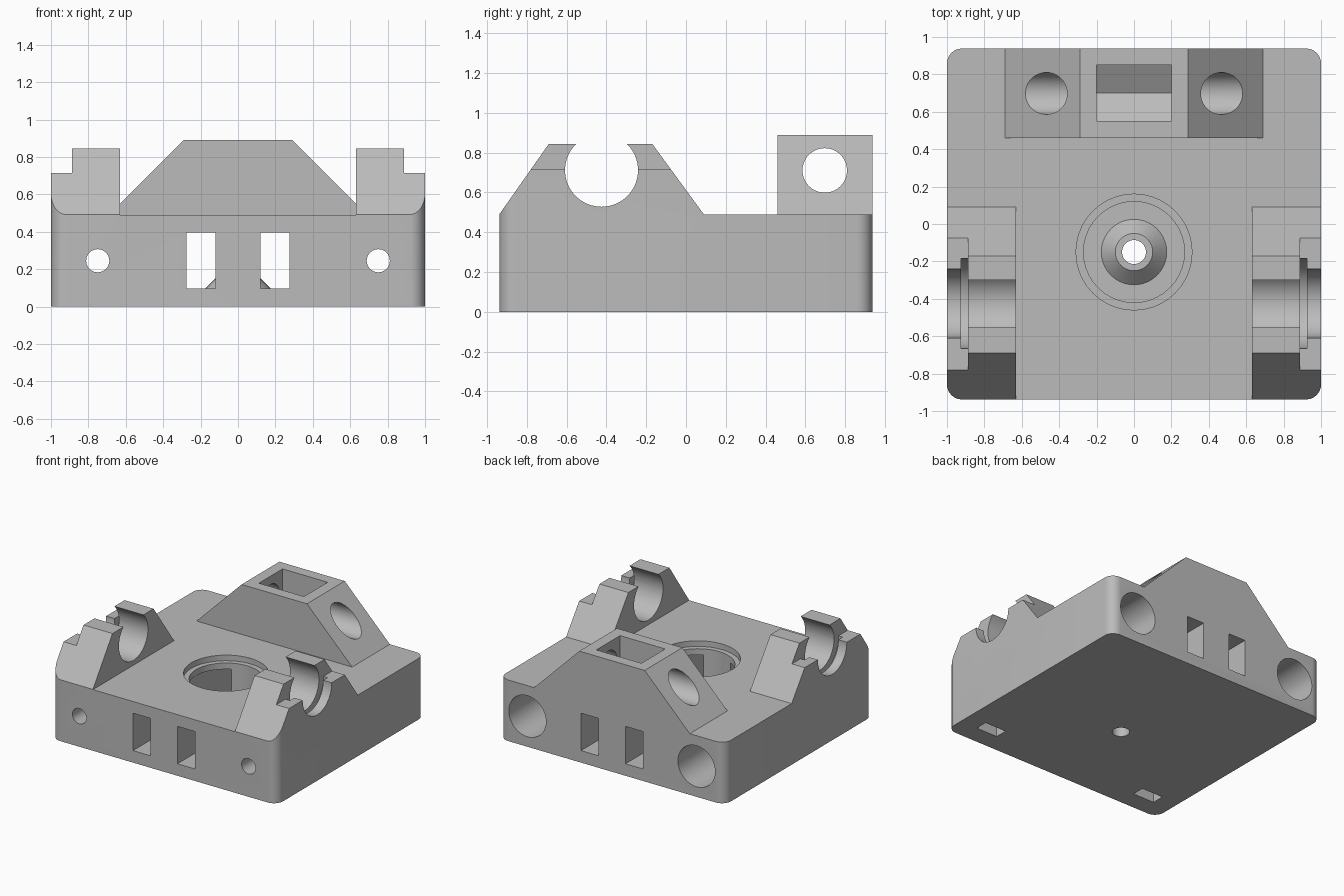
import bpy, bmesh, math
from mathutils import Matrix, Vector

old = bpy.data.objects.get("Cube")
if old:
    bpy.data.objects.remove(old, do_unlink=True)

grey = bpy.data.materials.new("light_grey")
grey.use_nodes = True
colour = (0.5, 0.5, 0.5, 1)
grey.diffuse_color = colour
grey.node_tree.nodes["Principled BSDF"].inputs["Base Color"].default_value = colour


def make(name, bm):
    bmesh.ops.recalc_face_normals(bm, faces=bm.faces)
    mesh = bpy.data.meshes.new(name)
    bm.to_mesh(mesh)
    bm.free()
    mesh.materials.append(grey)
    ob = bpy.data.objects.new(name, mesh)
    bpy.context.collection.objects.link(ob)
    return ob


def prism(name, profile, axis, lo, hi):
    """Extrude a 2D profile along one axis; the profile uses the other two in order."""
    def place(p, t):
        co = list(p)
        co.insert("xyz".index(axis), t)
        return co
    bm = bmesh.new()
    face = bm.faces.new([bm.verts.new(place(p, lo)) for p in profile])
    ext = bmesh.ops.extrude_face_region(bm, geom=[face])
    verts = [v for v in ext["geom"] if isinstance(v, bmesh.types.BMVert)]
    bmesh.ops.translate(bm, verts=verts, vec=Vector(place((0, 0), hi - lo)))
    return make(name, bm)


def box(name, x, y, z):
    return prism(name, [(x[0], y[0]), (x[1], y[0]), (x[1], y[1]), (x[0], y[1])], "z", *z)


def ring(u, v, r, sides=40, start=0.0):
    angles = [start + math.tau * i / sides for i in range(sides)]
    return [(u + r * math.cos(a), v + r * math.sin(a)) for a in angles]


def cone(name, y, r1, r2, lo, hi):
    bm = bmesh.new()
    bmesh.ops.create_cone(bm, cap_ends=True, segments=40, radius1=r1, radius2=r2, depth=hi - lo,
                          matrix=Matrix.Translation((0, y, (lo + hi) / 2)))
    return make(name, bm)


def combine(target, tool, operation):
    mod = target.modifiers.new(tool.name, "BOOLEAN")
    mod.object = tool
    mod.operation = operation
    mod.solver = "EXACT"
    bpy.context.view_layer.objects.active = target
    bpy.ops.object.modifier_apply(modifier=mod.name)
    bpy.data.objects.remove(tool, do_unlink=True)


def add(tool):
    combine(body, tool, "UNION")


def cut(tool):
    combine(body, tool, "DIFFERENCE")


def span(s, a, b):
    return sorted((s * a, s * b))


# Base slab, rear block and bearing cheeks, slightly oversized
body = box("carriage_body", (-1.1, 1.1), (-1.1, 1.1), (-0.1, 0.49))
add(prism("rear_block", [(-0.89, 0.29), (0.89, 0.29), (0.29, 0.89), (-0.29, 0.89)],
          "y", 0.46, 1.1))
for s in (-1, 1):
    add(prism("cheek", [(-1.08, 0.29), (-0.69, 0.845), (-0.17, 0.845), (0.236, 0.29)],
              "x", *span(s, 0.63, 1.1)))

# Trim to the rounded outline
corner = 0.08
outline = []
for i, (sx, sy) in enumerate([(1, 1), (-1, 1), (-1, -1), (1, -1)]):
    for k in range(9):
        a = math.pi / 2 * (i + k / 8)
        outline.append((sx * (1 - corner) + corner * math.cos(a),
                        sy * (0.938 - corner) + corner * math.sin(a)))
combine(body, prism("outline", outline, "z", 0, 1), "INTERSECT")

# Central bearing seat with a shallow lip
cut(cone("bearing_seat", -0.15, 0.27, 0.27, 0.096, 0.7))
cut(cone("seat_lip", -0.15, 0.31, 0.31, 0.445, 0.8))

for s in (-1, 1):
    # Outer step, bore and retaining groove of each cheek
    cut(box("cheek_step", span(s, 0.887, 1.2), (-1.2, 0.3), (0.715, 1.2)))
    cut(prism("cheek_bore", ring(-0.425, 0.712, 0.184), "x", *span(s, 0.6, 1.2)))
    cut(prism("cheek_groove", ring(-0.425, 0.712, 0.24), "x", *span(s, 0.887, 0.925)))
    # Belt slots running front to back
    cut(box("belt_slot", span(s, 0.12, 0.275), (-1.2, 1.2), (0.096, 0.396)))
    # Rod sockets, screw holes and nut slots
    cut(prism("rod_socket", ring(s * 0.75, 0.245, 0.165), "y", -0.5, 1.2))
    cut(prism("screw_hole", ring(s * 0.75, 0.245, 0.062, 24), "y", -1.2, 0))
    cut(box("nut_slot", span(s, 0.655, 0.845), (-0.785, -0.685), (-0.1, 0.34)))

# Boss in the bearing seat with countersunk through hole
add(cone("boss", -0.15, 0.221, 0.10, 0.05, 0.171))
cut(cone("boss_hole", -0.15, 0.064, 0.064, -0.2, 0.5))
cut(cone("boss_countersink", -0.15, 0.054, 0.11, 0.125, 0.181))

# Cross hole and hexagonal nut pocket in the rear block
cut(prism("cross_hole", ring(0.698, 0.711, 0.112), "x", -1.2, 1.2))
pocket = [p for p in ring(0.70, 0.711, 0.173, 6, math.pi / 6) if p[1] < 0.7]
cut(prism("nut_pocket", pocket + [(0.85, 1.1), (0.55, 1.1)][::1]
          if pocket[-1][0] > pocket[0][0] else pocket, "x", -0.2, 0.2))

# Smooth the round walls and keep hard edges
bpy.ops.object.select_all(action="DESELECT")
body.select_set(True)
bpy.context.view_layer.objects.active = body
bpy.ops.object.shade_smooth_by_angle(angle=math.radians(25))
